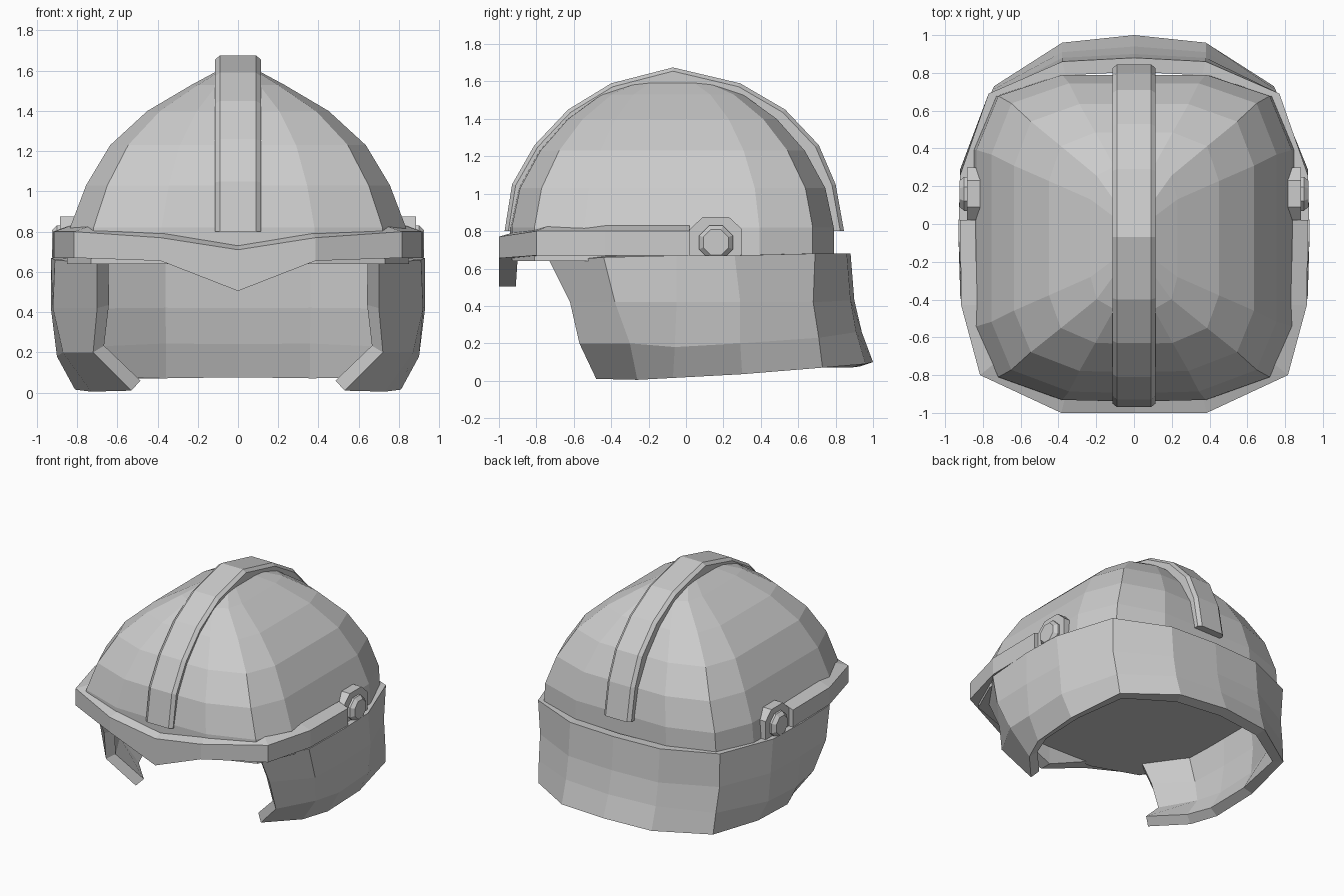
import bpy, bmesh
from mathutils import Vector

cube = bpy.data.objects.get("Cube")
if cube:
    bpy.data.objects.remove(cube, do_unlink=True)

grey = bpy.data.materials.new("steel grey")
grey.use_nodes = True
colour = (0.6, 0.6, 0.6, 1)
grey.diffuse_color = colour
grey.node_tree.nodes["Principled BSDF"].inputs["Base Color"].default_value = colour


def loft(name, rows, closed=False, caps=False):
    """Skin equal-length rows of points; optionally close each row and cap the ends."""
    bm = bmesh.new()
    grid = [[bm.verts.new(p) for p in row] for row in rows]
    n = len(grid[0])
    for a, b in zip(grid, grid[1:]):
        for i in range(n if closed else n - 1):
            j = (i + 1) % n
            bm.faces.new((a[i], a[j], b[j], b[i]))
    if caps:
        bm.faces.new(grid[0])
        bm.faces.new(grid[-1])
    bmesh.ops.recalc_face_normals(bm, faces=bm.faces)
    mesh = bpy.data.meshes.new(name)
    bm.to_mesh(mesh)
    bm.free()
    obj = bpy.data.objects.new(name, mesh)
    obj.data.materials.append(grey)
    bpy.context.collection.objects.link(obj)
    return obj


def flip(p):
    return (-p[0], p[1], p[2])


def both_sides(half):
    """Extend a list running towards x = 0 with its mirror image."""
    return half + [[flip(p) for p in row] for row in reversed(half[:-1])]


# Dome: rounded outline stacked in shrinking rings, closed underneath
outline = [(0, -1), (.455, -.99), (.86, -.85), (1, -.54), (1, 0),
           (1, .54), (.86, .87), (.455, 1), (0, 1)]
outline += [(-x, y) for x, y in reversed(outline[1:-1])]
rings = [(.64, .85, .865), (.82, .835, .865), (1.03, .755, .82), (1.23, .635, .71),
         (1.4, .45, .56), (1.53, .23, .38), (1.6, .1, .2)]
loft("dome", [[(x * w, y * d - .075, z) for x, y in outline] for z, w, d in rings],
     closed=True, caps=True)

# Crest strip: bevelled section swept over the ridge
path = [(-.97, .8), (-.93, 1.05), (-.81, 1.26), (-.63, 1.45), (-.4, 1.59), (-.07, 1.675),
        (.29, 1.59), (.53, 1.45), (.71, 1.26), (.8, 1.05), (.845, .8)]
hub = Vector((-.07, .8))
crest = []
for p in path:
    p = Vector(p)
    out = (p - hub).normalized()
    section = [(-.115, -.09), (-.115, -.02), (-.09, 0), (.09, 0), (.115, -.02), (.115, -.09)]
    crest.append([(x, *(p + out * d)) for x, d in section])
for end in (0, -1):
    crest[end] = [(x, y, .8) for x, y, z in crest[end]]
loft("crest_strip", crest, closed=True, caps=True)

# Neck and cheek guard: columns from the cheek edge to the middle of the back
guard = [
    [(.7, -.73, .64), (.7, -.62, .42), (.72, -.57, .2), (.53, -.48, .01)],
    [(.91, -.44, .66), (.92, -.38, .42), (.87, -.3, .2), (.73, -.26, .005)],
    [(.93, -.05, .67), (.93, -.05, .42), (.9, -.06, .18), (.81, -.07, .015)],
    [(.92, .26, .67), (.92, .29, .42), (.9, .29, .2), (.82, .3, .035)],
    [(.77, .69, .68), (.76, .68, .42), (.75, .71, .23), (.74, .73, .07)],
    [(.38, .86, .68), (.38, .88, .43), (.38, .91, .26), (.38, .96, .09)],
    [(0, .88, .68), (0, .9, .43), (0, .94, .26), (0, 1, .1)],
]
neck_guard = loft("neck_guard", both_sides(guard))
# Wall thickness goes inwards
shell = neck_guard.modifiers.new("thickness", "SOLIDIFY")
shell.thickness = .075
back = max(neck_guard.data.polygons, key=lambda f: f.center.y)
shell.offset = -1 if back.normal.y > 0 else 1

# Brow band: outer x, outer y, inner x, inner y, top, bottom
band = [(.92, .02, .84, .02, .8, .67), (.915, -.43, .83, -.43, .8, .67),
        (.815, -.8, .73, -.73, .8, .67), (.385, -1, .36, -.9, .77, .655),
        (0, -1, 0, -.91, .71, .505)]
brow = [[(ox, oy, lo), (ox, oy, hi), (ix, iy, hi + .03), (ix, iy, lo)]
        for ox, oy, ix, iy, hi, lo in band]
loft("brow_band", both_sides(brow), closed=True, caps=True)

# Hinges: chamfered arch plate with a bevelled octagonal knob on each side
arch = [(.02, .66), (.02, .81), (.09, .875), (.23, .875), (.3, .81), (.3, .66)]
a, b = .09, .037
octagon = [(a, b), (b, a), (-b, a), (-a, b), (-a, -b), (-b, -a), (b, -a), (a, -b)]
knob = [(.85, 1), (.9, 1), (.925, .75)]
for side, s in (("left", 1), ("right", -1)):
    loft(side + "_hinge_plate", [[(s * x, y, z) for y, z in arch] for x in (.78, .885)],
         closed=True, caps=True)
    loft(side + "_hinge_knob",
         [[(s * x, .16 + y * k, .74 + z * k) for y, z in octagon] for x, k in knob],
         closed=True, caps=True)
